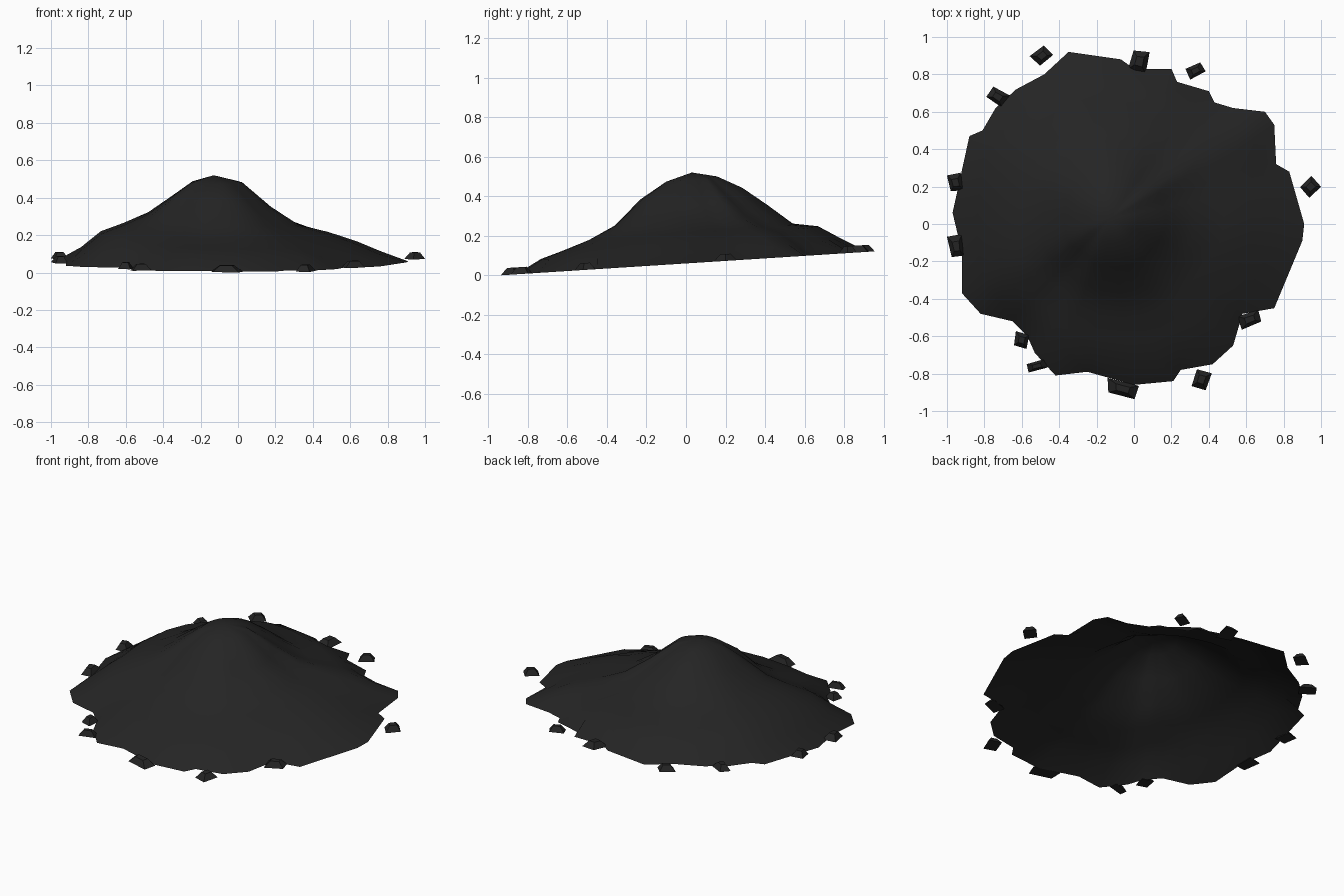
import bpy, bmesh, math, random
from mathutils import Vector

if "Cube" in bpy.data.objects:
    bpy.data.objects.remove(bpy.data.objects["Cube"])

random.seed(4)
mat = bpy.data.materials.new("dark soil")
mat.diffuse_color = (0.018, 0.018, 0.018, 1)
mat.use_nodes = True
mat.node_tree.nodes["Principled BSDF"].inputs["Base Color"].default_value = mat.diffuse_color


def base(y):
    # gently tilted ground plane under the heap
    return 0.06 + 0.064 * y


def finish(bm, name, smooth):
    me = bpy.data.meshes.new(name)
    bm.to_mesh(me)
    bm.free()
    me.materials.append(mat)
    for p in me.polygons:
        p.use_smooth = smooth
    ob = bpy.data.objects.new(name, me)
    bpy.context.collection.objects.link(ob)
    return ob


# ---- heap: ragged outline, height profiles for four directions ----
OUTLINE = [(.91, 0), (.83, .28), (.76, .32), (.75, .53), (.7, .6), (.53, .62), (.43, .65),
           (.4, .71), (.23, .76), (.2, .83), (0, .83), (-.07, .88), (-.35, .92), (-.48, .8),
           (-.63, .72), (-.74, .62), (-.81, .5), (-.88, .47), (-.97, .06), (-.92, -.15),
           (-.92, -.37), (-.82, -.48), (-.65, -.52), (-.57, -.6), (-.53, -.69), (-.42, -.81),
           (-.25, -.79), (0, -.86), (.21, -.84), (.25, -.78), (.42, -.75), (.53, -.65),
           (.58, -.48), (.75, -.45), (.9, -.09)]
FRACS = [.15, .3, .45, .6, .75, .88, 1]
RIGHT = [.42, .29, .19, .155, .105, .05, 0]
LEFT = [.42, .33, .25, .2, .155, .07, 0]
FRONT = [.42, .34, .215, .15, .105, .07, 0]
BACK = [.43, .365, .27, .165, .145, .08, 0]
PEAK = Vector((-.13, .03))

pts = [Vector(p) for p in OUTLINE]
n = len(pts)
bm = bmesh.new()
rings = []
for k, f in enumerate(FRACS):
    ring = []
    for i, p in enumerate(pts):
        # inner rings follow a softened outline
        soft = (pts[i - 1] + p * 2 + pts[(i + 1) % n]) / 4
        q = PEAK + (p.lerp(soft, 0 if f == 1 else 1) - PEAK) * f
        d = (p - PEAK).normalized()
        hx = (RIGHT if d.x > 0 else LEFT)[k]
        hy = (BACK if d.y > 0 else FRONT)[k]
        h = hx * d.x ** 2 + hy * d.y ** 2
        ring.append(bm.verts.new((q.x, q.y, base(q.y) + h)))
    rings.append(ring)
top = bm.verts.new((PEAK.x, PEAK.y, .52))
for i in range(n):
    j = (i + 1) % n
    bm.faces.new((top, rings[0][i], rings[0][j]))
    for a, b in zip(rings, rings[1:]):
        bm.faces.new((a[i], b[i], b[j], a[j]))
finish(bm, "soil_heap", True)

# ---- loose clods around the rim: x, y, length, width, turn in degrees ----
CLODS = [(-.49, .9, .10, .08, 40), (.03, .87, .12, .10, 80), (.33, .82, .09, .06, 25),
         (.945, .2, .09, .09, 45), (.62, -.51, .11, .07, 20), (.36, -.83, .10, .09, 70),
         (-.06, -.88, .17, .08, -15), (-.52, -.76, .11, .05, 15), (-.6, -.62, .08, .08, 80),
         (-.95, -.12, .08, .11, 10), (-.955, .22, .08, .09, 10), (-.73, .68, .11, .08, -35)]
for c, (x, y, lx, ly, turn) in enumerate(CLODS):
    bm = bmesh.new()
    t = math.radians(turn)
    low, high = [], []
    for sx, sy in ((-1, -1), (1, -1), (1, 1), (-1, 1)):
        px = sx * lx / 2 * random.uniform(.8, 1.1)
        py = sy * ly / 2 * random.uniform(.8, 1.1)
        for scale, h, out in ((1, 0, low), (.45, .035, high)):
            wx = x + (px * math.cos(t) - py * math.sin(t)) * scale
            wy = y + (px * math.sin(t) + py * math.cos(t)) * scale
            out.append(bm.verts.new((max(-1, min(1, wx)), wy, max(0, base(wy) + h))))
    bm.faces.new(high)
    bm.faces.new(low[::-1])
    for i in range(4):
        j = (i + 1) % 4
        bm.faces.new((low[i], low[j], high[j], high[i]))
    finish(bm, "clod_%02d" % (c + 1), False)
